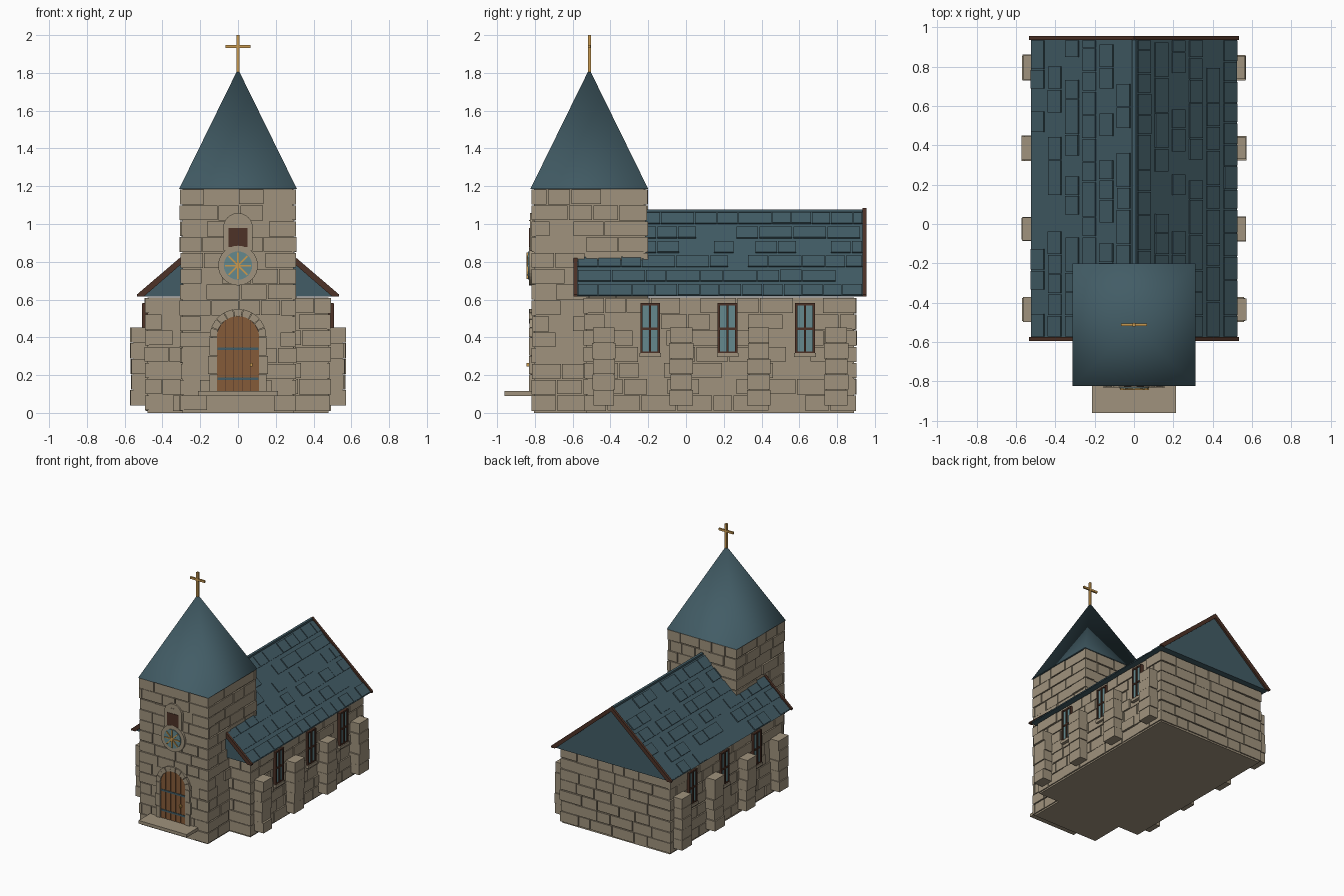
import bpy, bmesh, math, random
from mathutils import Matrix, Vector

random.seed(7)
cube = bpy.data.objects.get("Cube")
if cube:
    bpy.data.objects.remove(cube, do_unlink=True)


def material(name, r, g, b):
    m = bpy.data.materials.new(name)
    m.use_nodes = True
    m.diffuse_color = (r, g, b, 1)
    m.node_tree.nodes["Principled BSDF"].inputs["Base Color"].default_value = (r, g, b, 1)
    return m


STONE = material("stone", 0.35, 0.29, 0.205)
SLATE = material("slate blue", 0.055, 0.108, 0.132)
WOOD = material("door wood", 0.235, 0.105, 0.04)
DARK = material("dark wood", 0.075, 0.032, 0.02)
GLASS = material("window glass", 0.13, 0.25, 0.27)
GOLD = material("gold", 0.58, 0.32, 0.08)

X, Y, Z = Vector((1, 0, 0)), Vector((0, 1, 0)), Vector((0, 0, 1))


def frame(origin, u, v):
    """Local axes: u along the surface, v up it, n outwards."""
    n = u.cross(v)
    m = Matrix((u, v, n)).transposed().to_4x4()
    m.translation = origin
    return m


def poly(bm, m, pts, n0, n1):
    low = [bm.verts.new(m @ Vector((a, b, n0))) for a, b in pts]
    high = [bm.verts.new(m @ Vector((a, b, n1))) for a, b in pts]
    bm.faces.new(low[::-1])
    bm.faces.new(high)
    for i in range(len(pts)):
        j = (i + 1) % len(pts)
        bm.faces.new((low[i], low[j], high[j], high[i]))


def box(bm, m, u0, u1, v0, v1, n0, n1):
    poly(bm, m, [(u0, v0), (u1, v0), (u1, v1), (u0, v1)], n0, n1)


def finish(name, bm, mat):
    bmesh.ops.recalc_face_normals(bm, faces=bm.faces)
    me = bpy.data.meshes.new(name)
    bm.to_mesh(me)
    bm.free()
    me.materials.append(mat)
    ob = bpy.data.objects.new(name, me)
    bpy.context.scene.collection.objects.link(ob)
    return ob


def arc(r, cv, a0=0.0, a1=math.pi, steps=16):
    return [(r * math.cos(a0 + (a1 - a0) * i / steps), cv + r * math.sin(a0 + (a1 - a0) * i / steps))
            for i in range(steps + 1)]


def courses(bm, m, u0, u1, v0, v1, rows, missing):
    """Staggered raised stones in level rows."""
    h = (v1 - v0) / rows
    for r in range(rows):
        u, first = u0, True
        while u < u1 - 0.001:
            w = random.uniform(0.1, 0.2) * (0.7 if first and r % 2 else 1)
            end = u1 if u1 - u - w < 0.07 else u + w
            d = random.uniform(0.006, 0.014)
            if first or end == u1 or random.random() > missing:
                a = u - d if first else u + 0.003
                b = end + d if end == u1 else end - 0.003
                bottom = v0 + r * h + random.uniform(0.001, 0.006)
                box(bm, m, a, b, bottom, v0 + (r + 1) * h - 0.003, -0.01, d)
            u, first = end, False


def walls(name, hx, y0, y1, height, rows):
    """Solid core with stones on all four sides."""
    bm = bmesh.new()
    ground = frame(Vector((0, 0, 0)), X, Y)
    box(bm, ground, -hx, hx, y0, y1, 0, height)
    courses(bm, frame(Vector((0, y0, 0)), X, Z), -hx, hx, 0.01, height, rows, 0.12)
    courses(bm, frame(Vector((0, y1, 0)), -X, Z), -hx, hx, 0.01, height, rows, 0.03)
    courses(bm, frame(Vector((hx, 0, 0)), Y, Z), y0, y1, 0.01, height, rows, 0.12)
    courses(bm, frame(Vector((-hx, 0, 0)), -Y, Z), -y1, -y0, 0.01, height, rows, 0.12)
    finish(name, bm, STONE)


walls("nave_walls", 0.48, -0.53, 0.89, 0.61, 7)
walls("tower_walls", 0.295, -0.805, -0.215, 1.185, 14)

# Nave roof: solid gable, verge boards, ridge and raised slates
HALF, EAVE, RIDGE = 0.525, 0.615, 1.072
front_plane = frame(Vector((0, 0, 0)), X, Z)
bm = bmesh.new()
poly(bm, front_plane, [(-HALF, EAVE), (HALF, EAVE), (0, RIDGE)], -0.94, 0.58)
box(bm, front_plane, -0.01, 0.01, RIDGE - 0.02, RIDGE + 0.006, -0.94, 0.58)
finish("nave_roof", bm, SLATE)

bm = bmesh.new()
for n0, n1 in ((-0.955, -0.935), (0.575, 0.595)):
    for s in (1, -1):
        poly(bm, front_plane, [(s * 0.535, EAVE), (s * 0.535, EAVE + 0.012), (0, RIDGE + 0.012),
                               (0, RIDGE - 0.025), (s * 0.5, EAVE)], n0, n1)
finish("verge_boards", bm, DARK)

bm = bmesh.new()
for s in (1, -1):
    slope = Vector((-s * HALF, 0, RIDGE - EAVE))
    m = frame(Vector((s * HALF, 0, EAVE)), s * Y, slope.normalized())
    pitch = slope.length / 6
    for row in range(6):
        y = -0.575
        while y < 0.9:
            end = min(y + random.choice((0.1, 0.11, 0.12, 0.18)), 0.935)
            if random.random() > 0.22:
                a, b = sorted((s * (y + 0.003), s * (end - 0.003)))
                box(bm, m, a, b, row * pitch + 0.006, (row + 0.8) * pitch, -0.004,
                    random.uniform(0.006, 0.01))
            y = end
finish("roof_slates", bm, SLATE)

# Buttresses of stacked stones, windows between them
stones, sills = bmesh.new(), bmesh.new()
panes, bars = bmesh.new(), bmesh.new()
for s in (1, -1):
    m = frame(Vector((s * 0.48, 0, 0)), s * Y, Z)
    for y in (-0.435, -0.025, 0.385, 0.795):
        c = s * y
        box(stones, m, c - 0.052, c + 0.052, 0.06, 0.44, -0.01, 0.072)
        for k in range(5):
            w, z = random.uniform(0.054, 0.066), 0.04 + k * 0.083
            box(stones, m, c - w, c + w, z, z + 0.08, -0.01, random.uniform(0.078, 0.093))
    for y in (-0.19, 0.22, 0.63):
        c = s * y
        box(panes, m, c - 0.047, c + 0.047, 0.32, 0.575, -0.01, 0.018)
        for u in (-0.046, 0, 0.046):
            box(bars, m, c + u - 0.006, c + u + 0.006, 0.315, 0.58, -0.01, 0.027)
        for z in (0.32, 0.445, 0.575):
            box(bars, m, c - 0.052, c + 0.052, z - 0.006, z + 0.006, -0.01, 0.025)
        box(sills, m, c - 0.057, c + 0.057, 0.295, 0.318, -0.01, 0.032)
finish("buttresses", stones, STONE)
finish("window_sills", sills, STONE)
finish("window_panes", panes, GLASS)
finish("window_bars", bars, DARK)

# Spire with soffit
bm = bmesh.new()
bmesh.ops.create_cone(bm, cap_ends=False, segments=4, radius1=0.312 * math.sqrt(2), radius2=0, depth=0.635,
                      matrix=Matrix.Translation((0, -0.512, 1.503)) @ Matrix.Rotation(math.pi / 4, 4, 'Z'))
bmesh.ops.remove_doubles(bm, verts=bm.verts, dist=0.0005)
for f in bm.faces:
    f.smooth = True
finish("spire", bm, SLATE)
bm = bmesh.new()
box(bm, frame(Vector((0, -0.512, 1.185)), X, Y), -0.31, 0.31, -0.31, 0.31, 0, 0.004)
finish("spire_soffit", bm, SLATE)

# Cross
bm = bmesh.new()
m = frame(Vector((0, -0.512, 0)), X, Z)
box(bm, m, -0.008, 0.008, 1.8, 2.0, -0.008, 0.008)
box(bm, m, -0.065, 0.065, 1.932, 1.948, -0.007, 0.007)
finish("cross", bm, GOLD)

# Door: planks, straps, handle, arched stone surround and step
m = frame(Vector((0, -0.805, 0)), X, Z)
SPRING, R = 0.4, 0.112
bm = bmesh.new()
poly(bm, m, [(-R, 0.11), (R, 0.11)] + arc(R, SPRING), 0, 0.015)
finish("door_back", bm, DARK)
bm = bmesh.new()
for k in range(5):
    a, b = -R + k * R * 0.4 + 0.002, -R + (k + 1) * R * 0.4 - 0.002
    tops = [(u, SPRING + math.sqrt(R * R - u * u)) for u in (b, (a + b) / 2, a)]
    poly(bm, m, [(a, 0.11), (b, 0.11)] + tops, 0, 0.019)
finish("door_planks", bm, WOOD)
bm = bmesh.new()
for z in (0.18, 0.34):
    box(bm, m, -0.108, 0.108, z - 0.007, z + 0.007, 0.01, 0.023)
finish("door_straps", bm, SLATE)
bm = bmesh.new()
box(bm, m, 0.064, 0.076, 0.245, 0.265, 0.01, 0.04)
finish("door_handle", bm, GOLD)
bm = bmesh.new()
for k in range(9):
    a0, a1 = math.pi * (k + 0.03) / 9, math.pi * (k + 0.97) / 9
    poly(bm, m, arc(0.15, SPRING, a0, a1, 3) + arc(R, SPRING, a1, a0, 3), 0, 0.026 - 0.003 * (k % 2))
for s in (-1, 1):
    for k in range(3):
        u0, u1 = sorted((s * R, s * (0.15 + 0.008 * (k % 2))))
        box(bm, m, u0, u1, 0.11 + k * 0.097, 0.204 + k * 0.097, 0, 0.026)
finish("door_surround", bm, STONE)
bm = bmesh.new()
box(bm, m, -0.213, 0.213, 0.09, 0.115, -0.01, 0.155)
finish("door_step", bm, STONE)

# Belfry opening and round window
bm = bmesh.new()
poly(bm, m, [(-0.078, 0.86), (0.078, 0.86)] + arc(0.078, 0.98), 0, 0.022)
poly(bm, m, arc(0.105, 0.78, 0, math.tau * 31 / 32, 31), 0, 0.026)
box(bm, m, -0.015, 0.015, 1.015, 1.022, 0, 0.026)
finish("tower_window_surrounds", bm, STONE)
bm = bmesh.new()
box(bm, m, -0.05, 0.05, 0.878, 0.98, 0.01, 0.025)
finish("belfry_opening", bm, DARK)
bm = bmesh.new()
poly(bm, m, arc(0.075, 0.78, 0, math.tau * 31 / 32, 31), 0, 0.032)
finish("round_window_glass", bm, GLASS)
bm = bmesh.new()
for k in range(4):
    spoke = m @ Matrix.Translation((0, 0.78, 0)) @ Matrix.Rotation(k * math.pi / 4, 4, 'Z')
    box(bm, spoke, -0.07, 0.07, -0.004, 0.004, 0.02, 0.038 + 0.0005 * k)
finish("round_window_spokes", bm, GOLD)
